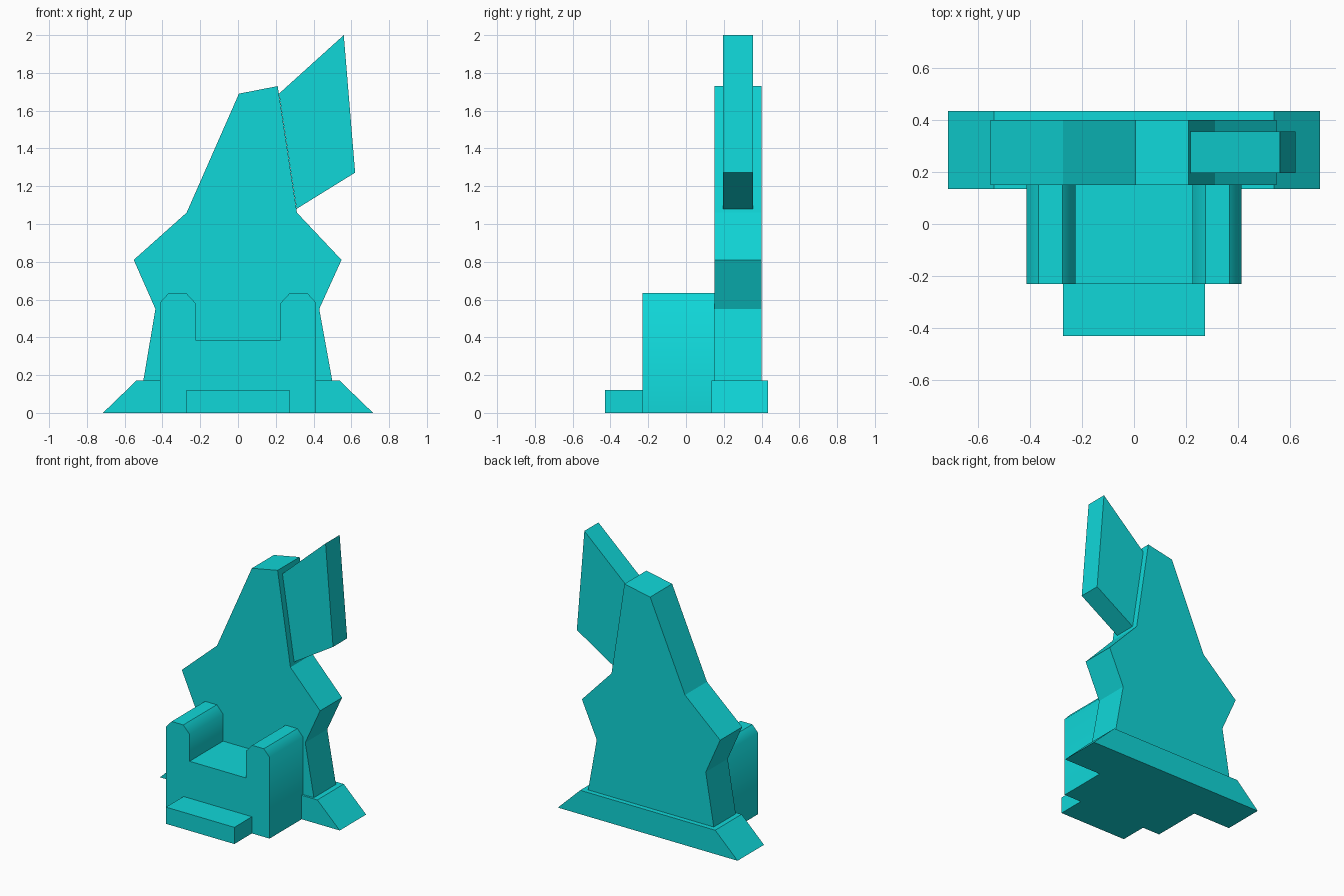
import bpy
import math

cube = bpy.data.objects.get("Cube")
if cube:
    bpy.data.objects.remove(cube, do_unlink=True)

cyan = bpy.data.materials.new("bright cyan")
cyan.use_nodes = True
colour = (0.005, 0.68, 0.69, 1)
cyan.diffuse_color = colour
cyan.node_tree.nodes["Principled BSDF"].inputs["Base Color"].default_value = colour


def extrude(name, profile, front, back, smooth_angle=0):
    """Extrude an x-z profile (counter-clockwise from the front) along y."""
    n = len(profile)
    verts = [(x, y, z) for y in (front, back) for x, z in profile]
    faces = [list(range(n)), list(range(2 * n - 1, n - 1, -1))]
    faces += [(i, i + n, (i + 1) % n + n, (i + 1) % n) for i in range(n)]
    mesh = bpy.data.meshes.new(name)
    mesh.from_pydata(verts, [], faces)
    mesh.materials.append(cyan)
    obj = bpy.data.objects.new(name, mesh)
    bpy.context.collection.objects.link(obj)
    if smooth_angle:
        bpy.ops.object.select_all(action="DESELECT")
        obj.select_set(True)
        bpy.context.view_layer.objects.active = obj
        bpy.ops.object.shade_smooth_by_angle(angle=math.radians(smooth_angle))
    return obj


def mirrored(right_half):
    """Complete a symmetric profile from its +x half, listed bottom to top."""
    return right_half + [(-x, z) for x, z in reversed(right_half)]


# Sloped plinth under the backrest
extrude("plinth", mirrored([(0.715, 0), (0.537, 0.172)]), 0.135, 0.435)

# Tall jagged backrest
extrude("backrest", [
    (0.53, 0), (0.43, 0.55), (0.548, 0.81), (0.312, 1.06), (0.21, 1.73),
    (0.005, 1.69), (-0.272, 1.06), (-0.552, 0.81), (-0.437, 0.55), (-0.53, 0),
], 0.15, 0.40)

# Slanted blade beside the backrest
extrude("side_blade", [(0.31, 1.08), (0.62, 1.272), (0.56, 2.0), (0.217, 1.69)],
        0.195, 0.355)

# Seat with two raised armrests
extrude("seat_and_armrests", mirrored([
    (0.412, 0), (0.412, 0.585), (0.367, 0.634),
    (0.274, 0.634), (0.224, 0.58), (0.224, 0.386),
]), -0.23, 0.15, 44)

# Footstep in front of the seat
extrude("footstep", mirrored([(0.272, 0), (0.272, 0.12)]), -0.43, -0.23)
